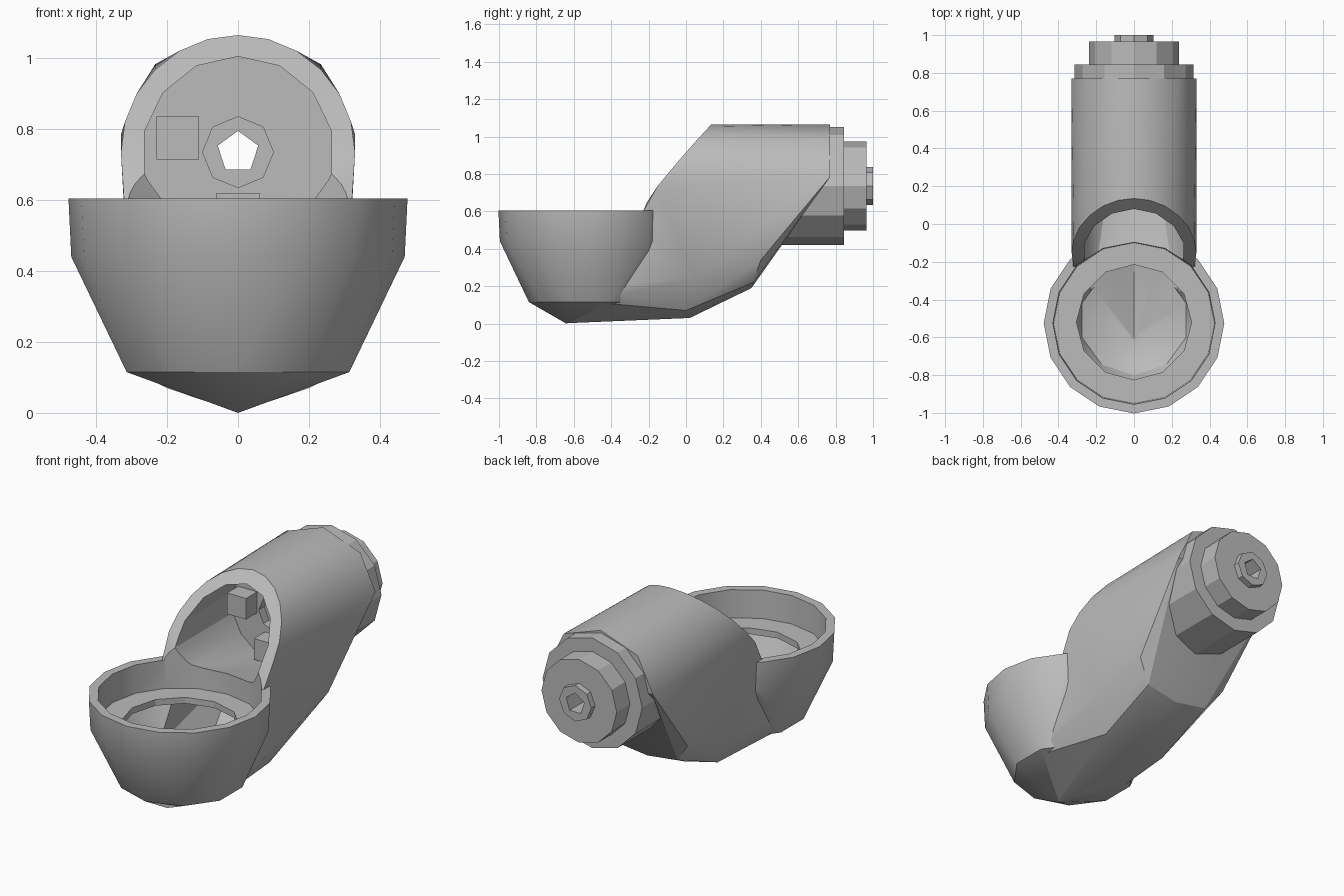
import bpy, bmesh, math

if "Cube" in bpy.data.objects:
    bpy.data.objects.remove(bpy.data.objects["Cube"])

grey = bpy.data.materials.new("warm_grey")
grey.diffuse_color = (0.5, 0.5, 0.5, 1)
grey.use_nodes = True
grey.node_tree.nodes["Principled BSDF"].inputs["Base Color"].default_value = grey.diffuse_color
AXIS_Z = 0.735   # height of the barrel axis
BOWL_Y = -0.525  # bowl centre


def hull(name, pts):
    """Closed convex solid around a set of points."""
    bm = bmesh.new()
    for p in pts:
        bm.verts.new(p)
    bmesh.ops.remove_doubles(bm, verts=bm.verts, dist=0.001)
    bmesh.ops.convex_hull(bm, input=bm.verts)
    loose = [v for v in bm.verts if not v.link_faces]
    bmesh.ops.delete(bm, geom=loose, context='VERTS')
    bmesh.ops.dissolve_limit(bm, angle_limit=0.01, verts=bm.verts, edges=bm.edges)
    bmesh.ops.recalc_face_normals(bm, faces=bm.faces)
    me = bpy.data.meshes.new(name)
    bm.to_mesh(me)
    bm.free()
    me.materials.append(grey)
    ob = bpy.data.objects.new(name, me)
    bpy.context.collection.objects.link(ob)
    return ob


def ring_z(r, z, n=16, y=BOWL_Y):
    return [(r * math.sin(2 * math.pi * i / n), y - r * math.cos(2 * math.pi * i / n), z)
            for i in range(n)]


def ring_y(r, y, n=12, floor=0.0):
    return [(r * math.sin(2 * math.pi * i / n), y,
             max(floor, AXIS_Z + r * math.cos(2 * math.pi * i / n))) for i in range(n)]


def barrel(name, r, y0, y1, n=12):
    return hull(name, ring_y(r, y0, n) + ring_y(r, y1, n))


def combine(ob, other, op):
    m = ob.modifiers.new(op, 'BOOLEAN')
    m.operation, m.object, m.solver = op, other, 'EXACT'
    bpy.context.view_layer.objects.active = ob
    bpy.ops.object.modifier_apply(modifier=m.name)
    bpy.data.objects.remove(other)


def lip_y(z):
    """Slanted front edge of the barrel opening."""
    path = [(0.6, -0.2), (0.74, -0.15), (0.94, 0.02), (1.07, 0.14)]
    for (z0, y0), (z1, y1) in zip(path, path[1:]):
        if z <= z1:
            break
    return y0 + (y1 - y0) * (z - z0) / (z1 - z0)


# Barrel body: rounded top, slanted opening, keel running down to the bowl
pts = []
for i in range(13):
    a = math.pi * i / 12
    x, z = 0.33 * math.cos(a), AXIS_Z + 0.33 * math.sin(a)
    pts.append((x, lip_y(z), z))
    if i % 3 == 0:  # the back end has fewer sides
        pts.append((x, 0.77, z + 0.05 * (1 - math.sin(a))))
for s in (-1, 1):
    pts += [(s * 0.305, -0.2, 0.6), (s * 0.30, -0.4, 0.2), (s * 0.29, -0.5, 0.115),
            (s * 0.20, 0.0, 0.07), (s * 0.30, 0.05, 0.25), (s * 0.20, 0.36, 0.22),
            (s * 0.29, 0.40, 0.34)]
pts += [(0, -0.64, 0.002), (0, 0.02, 0.03), (0, 0.35, 0.19)]
body = hull("fitting_body", pts)

# Bowl outside
bowl = hull("bowl", ring_z(0.478, 0.605) + ring_z(0.47, 0.44)
            + ring_z(0.33, 0.115, 10, -0.51) + [(0, -0.64, 0.0)])
combine(body, bowl, 'UNION')

# Hollow barrel, its floor sloping up to the bowl rim
combine(body, hull("tunnel", ring_y(0.27, 0.33, 14) + ring_y(0.27, -0.1, 14, 0.605)
                   + ring_y(0.27, -0.3, 14, 0.605)), 'DIFFERENCE')

# Recess under the rim and ledge with a round hole
combine(body, hull("rim_recess", ring_z(0.435, 0.8) + ring_z(0.425, 0.445)), 'DIFFERENCE')
combine(body, hull("ledge_hole", ring_z(0.305, 0.55, 12, -0.52)
                   + ring_z(0.305, 0.38, 12, -0.52)), 'DIFFERENCE')

# Hollow below the ledge, with a passage running back into the keel
combine(body, hull("bowl_hollow", ring_z(0.41, 0.41) + ring_z(0.29, 0.14, 10, -0.51)
                   + [(0, -0.63, 0.04)]), 'DIFFERENCE')
passage = [(0, -0.6, 0.045), (0, 0.01, 0.07), (0, 0.3, 0.21)]
for s in (-1, 1):
    passage += [(s * 0.25, -0.45, 0.16), (s * 0.26, -0.45, 0.405), (s * 0.26, 0.05, 0.28),
                (s * 0.17, 0.0, 0.11), (s * 0.25, 0.33, 0.34), (s * 0.25, 0.3, 0.405)]
combine(body, hull("passage", passage), 'DIFFERENCE')

# Stepped collars and nozzle at the back
for r, y0, y1, n in ((0.315, 0.46, 0.845, 12), (0.238, 0.7, 0.965, 12), (0.102, 0.8, 1.0, 8)):
    combine(body, barrel("collar", r, y0, y1, n), 'UNION')

# Bore through the back wall with a wider seat inside
combine(body, barrel("seat_cut", 0.1, 0.2, 0.38, 8), 'DIFFERENCE')
combine(body, barrel("bore", 0.06, 0.2, 1.1, 5), 'DIFFERENCE')

# Two small blocks on the inner wall
for name, x, z in (("side_block", -0.17, 0.775), ("lower_block", 0.0, 0.56)):
    h = 0.06
    hull(name, [(x + a * h, y, z + b * h) for a in (-1, 1) for b in (-1, 1)
                for y in (0.23, 0.34)])

for ob in bpy.context.scene.objects:
    bpy.ops.object.select_all(action='DESELECT')
    ob.select_set(True)
    bpy.context.view_layer.objects.active = ob
    bpy.ops.object.shade_smooth_by_angle(angle=math.radians(25))
